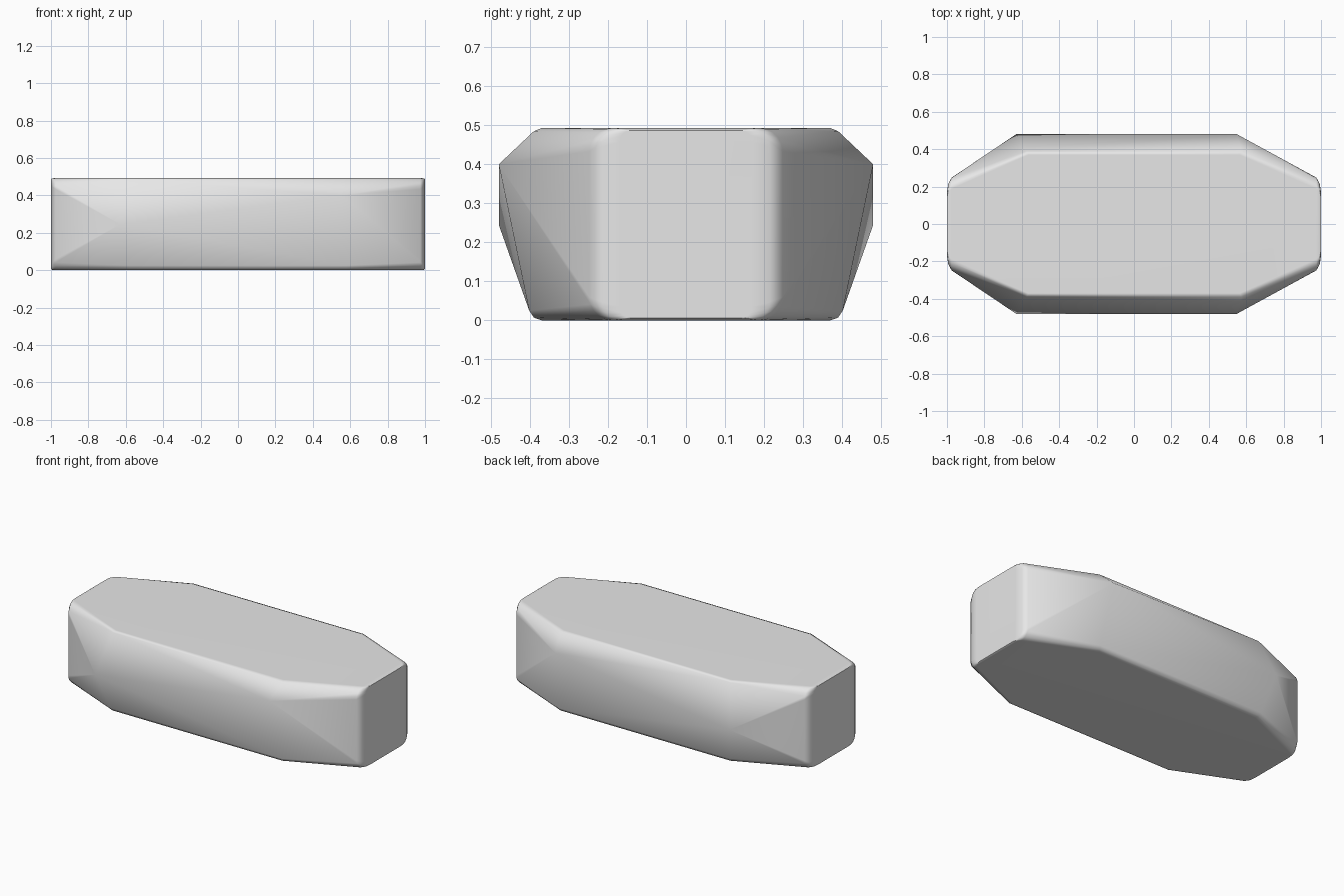
import bpy, bmesh
from math import sin, cos, pi, radians

cube = bpy.data.objects.get("Cube")
if cube:
    bpy.data.objects.remove(cube, do_unlink=True)

HEIGHT = 0.493
points = []


def cap_ring(x, half_y, inset, radius):
    """Rounded rectangle standing across the length of the block."""
    half_z = HEIGHT / 2 - inset
    for sy in (-1, 1):
        for sz in (-1, 1):
            for i in range(6):
                a = i / 5 * pi / 2
                y = half_y - radius + radius * cos(a)
                z = half_z - radius + radius * sin(a)
                points.append((x, sy * y, HEIGHT / 2 + sz * z))


# Softly domed caps at both ends
for sx in (-1, 1):
    cap_ring(sx * 1.0, 0.17, 0.006, 0.03)
    cap_ring(sx * 0.993, 0.215, 0.002, 0.045)
    cap_ring(sx * 0.975, 0.248, 0, 0.06)

for sy in (-1, 1):
    # Rounded upper and lower rims
    for sx in (-1, 1):
        for x, y, z in ((0.565, 0.37, HEIGHT), (0.575, 0.39, 0.485),
                        (0.565, 0.37, 0), (0.575, 0.39, 0.007), (0.58, 0.402, 0.025)):
            points.append((sx * x, sy * y, z))
    # Slanting side ridge, low at one end and high at the other
    points.append((-0.63, sy * 0.48, 0.245))
    points.append((0.55, sy * 0.48, 0.4))

# Wrap the points into one faceted solid
bm = bmesh.new()
for p in points:
    bm.verts.new(p)
bmesh.ops.remove_doubles(bm, verts=bm.verts[:], dist=0.0005)
bmesh.ops.convex_hull(bm, input=bm.verts[:])
loose = [v for v in bm.verts if not v.link_faces]
bmesh.ops.delete(bm, geom=loose, context='VERTS')
bmesh.ops.dissolve_limit(bm, angle_limit=radians(0.5), verts=bm.verts[:], edges=bm.edges[:])
bmesh.ops.recalc_face_normals(bm, faces=bm.faces[:])

mesh = bpy.data.meshes.new("stone_block")
bm.to_mesh(mesh)
bm.free()
block = bpy.data.objects.new("stone_block", mesh)
bpy.context.collection.objects.link(block)

# Plain grey stone
grey = bpy.data.materials.new("light_grey")
grey.use_nodes = True
colour = (0.8, 0.8, 0.8, 1)
grey.diffuse_color = colour
grey.node_tree.nodes["Principled BSDF"].inputs["Base Color"].default_value = colour
mesh.materials.append(grey)

# Smooth facets with crisp cap outlines
for o in bpy.context.selected_objects:
    o.select_set(False)
block.select_set(True)
bpy.context.view_layer.objects.active = block
bpy.ops.object.shade_smooth_by_angle(angle=radians(38))
weighted = block.modifiers.new("weighted_normals", 'WEIGHTED_NORMAL')
weighted.keep_sharp = True
